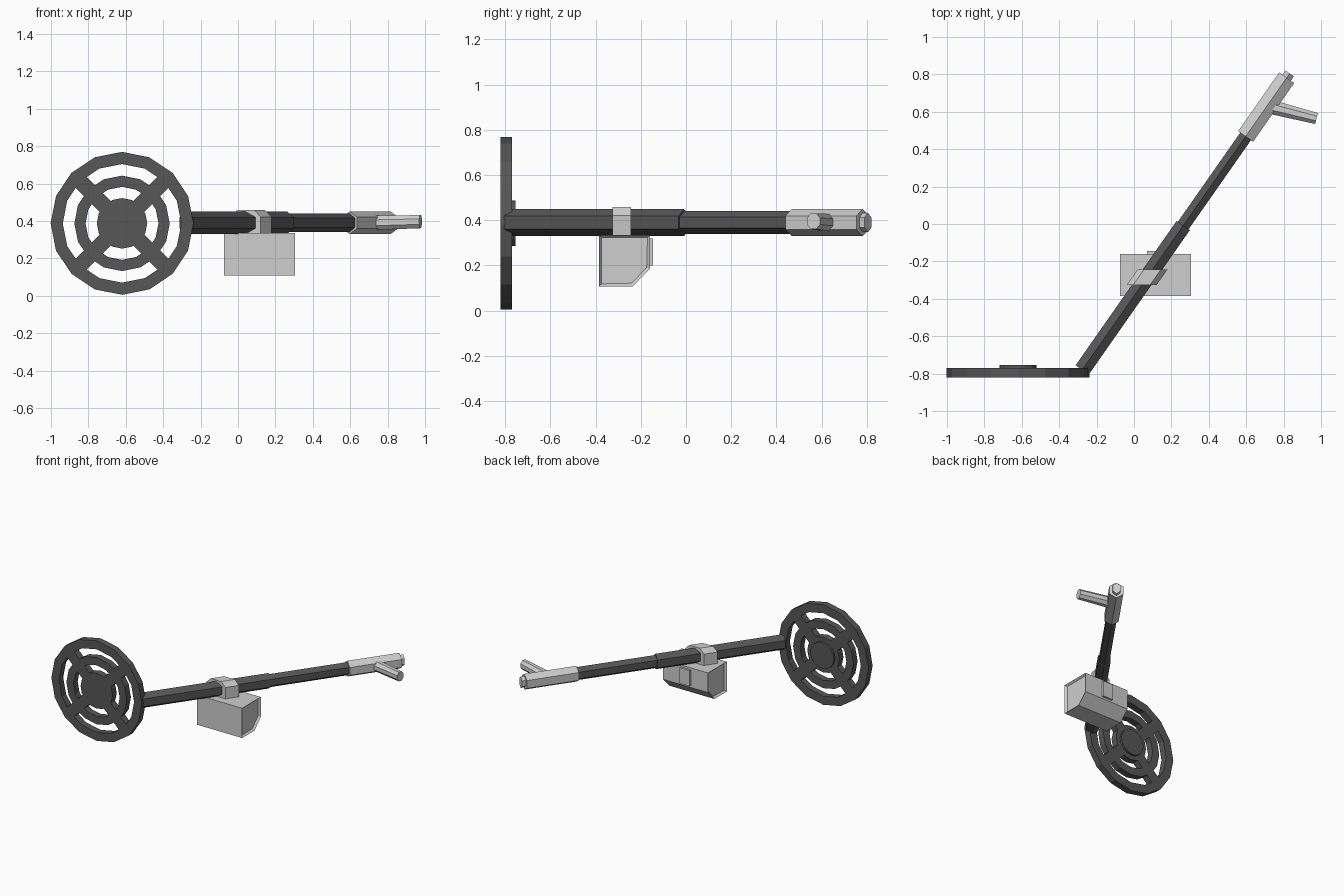
import bpy, bmesh, math
from mathutils import Vector

if "Cube" in bpy.data.objects:
    bpy.data.objects.remove(bpy.data.objects["Cube"])


def material(name, v):
    m = bpy.data.materials.new(name)
    m.diffuse_color = (v, v, v, 1)
    m.use_nodes = True
    m.node_tree.nodes["Principled BSDF"].inputs["Base Color"].default_value = m.diffuse_color
    return m


DARK = material("dark grey", 0.095)
LIGHT = material("light grey", 0.62)


def finish(name, bm, mat):
    bmesh.ops.recalc_face_normals(bm, faces=bm.faces)
    me = bpy.data.meshes.new(name)
    bm.to_mesh(me)
    bm.free()
    me.materials.append(mat)
    ob = bpy.data.objects.new(name, me)
    bpy.context.collection.objects.link(ob)
    return ob


def loft(bm, a, b):
    """Closed solid between two matching point loops."""
    va, vb = [bm.verts.new(p) for p in a], [bm.verts.new(p) for p in b]
    n = len(va)
    caps = [bm.faces.new(va), bm.faces.new(vb[::-1])]
    for i in range(n):
        j = (i + 1) % n
        bm.faces.new((va[i], vb[i], vb[j], va[j]))
    return caps


def tube(name, p, q, r0, r1, n, mat, phase=math.pi / 2):
    """Level tube from p to q; r0, r1 are (half width, half height) at the ends."""
    p, q = Vector(p), Vector(q)
    d = (q - p).normalized()
    side, up = d.cross(Vector((0, 0, 1))), Vector((0, 0, 1))
    ang = [phase + 2 * math.pi * i / n for i in range(n)]
    mc, ms = max(math.cos(a) for a in ang), max(math.sin(a) for a in ang)

    def ring(c, r):
        return [c + side * math.cos(a) / mc * r[0] + up * math.sin(a) / ms * r[1] for a in ang]
    bm = bmesh.new()
    loft(bm, ring(p, r0), ring(q, r1))
    return finish(name, bm, mat)


def axis(y):
    """Point on the centre line of the pole."""
    return (-0.277 + 0.70 * (y + 0.78), y, 0.39)


# Slotted search coil: polar grid whose slot cells are left open, then thickened
CX, CZ, Y0, T = -0.62, 0.387, -0.82, 0.05
radii = [0.135, 0.195, 0.255, 0.317, 0.382]
HALF_SPOKE = 0.042


def coil_ring(r):
    pts = []
    poly = [(r * math.cos(math.radians(22.5 * k)), r * math.sin(math.radians(22.5 * k)))
            for k in range(17)]
    for k in range(16):
        a, b = Vector(poly[k]), Vector(poly[k + 1])
        pts.append(a)
        if k % 4 in (1, 2):                    # edge touching a diagonal spoke
            f = min(0.95, HALF_SPOKE / (b - a).length)
            pts.append(b.lerp(a, f) if k % 4 == 1 else a.lerp(b, f))
    return pts


bm = bmesh.new()
grid = [[bm.verts.new((CX + p.x, Y0, CZ + p.y)) for p in coil_ring(r)] for r in radii]
bm.faces.new(grid[0])
for band in range(4):
    for c in range(24):
        spoke = c % 6 in (2, 3)
        if band in (1, 3) or spoke:
            d = (c + 1) % 24
            bm.faces.new((grid[band][c], grid[band][d], grid[band + 1][d], grid[band + 1][c]))
bmesh.ops.recalc_face_normals(bm, faces=bm.faces)
ext = bmesh.ops.extrude_face_region(bm, geom=bm.faces[:], use_keep_orig=True)
bmesh.ops.translate(bm, vec=(0, T, 0), verts=[v for v in ext["geom"] if isinstance(v, bmesh.types.BMVert)])
finish("search_coil", bm, DARK)
tube("coil_hub", (CX, -0.78, CZ), (CX, -0.755, CZ), (0.1, 0.1), (0.1, 0.1), 16, DARK)

# Pole and handle
tube("lower_shaft", axis(-0.78), axis(-0.008), (0.043, 0.059), (0.043, 0.059), 6, DARK)
tube("upper_shaft", axis(-0.03), axis(0.48), (0.035, 0.05), (0.035, 0.05), 6, DARK)
tube("handle", axis(0.468), axis(0.782), (0.049, 0.06), (0.049, 0.06), 6, LIGHT)
tube("handle_end_cap", axis(0.77), axis(0.805), (0.027, 0.043), (0.027, 0.043), 6, LIGHT)
tube("side_grip", (0.735, 0.625, 0.39), (0.976, 0.564, 0.396), (0.038, 0.038), (0.03, 0.035), 8,
     LIGHT, math.pi / 8)

# Clamp: chamfered profile sheared along the pole
profile = [(-0.08, 0.33), (0.08, 0.33), (0.08, 0.422), (0.045, 0.458), (-0.045, 0.458), (-0.08, 0.422)]
bm = bmesh.new()
loft(bm, *[[(axis(y)[0] + x, y, z) for x, z in profile] for y in (-0.325, -0.243)])
finish("clamp", bm, LIGHT)

# Control box with recessed end panels
profile = [(-0.385, 0.335), (-0.385, 0.108), (-0.235, 0.108), (-0.16, 0.185), (-0.16, 0.335)]
bm = bmesh.new()
caps = loft(bm, *[[(x, y, z) for y, z in profile] for x in (-0.075, 0.305)])
bmesh.ops.recalc_face_normals(bm, faces=bm.faces)
bmesh.ops.inset_individual(bm, faces=caps, thickness=0.015, depth=0)
for f in caps:
    bmesh.ops.translate(bm, vec=-f.normal * 0.015, verts=f.verts)
finish("control_box", bm, LIGHT)

# Raised plate on the back of the box
bm = bmesh.new()
loft(bm, *[[(x, y, z) for x, z in ((0.07, 0.2), (0.155, 0.2), (0.155, 0.32), (0.07, 0.32))]
           for y in (-0.165, -0.145)])
finish("back_plate", bm, LIGHT)
